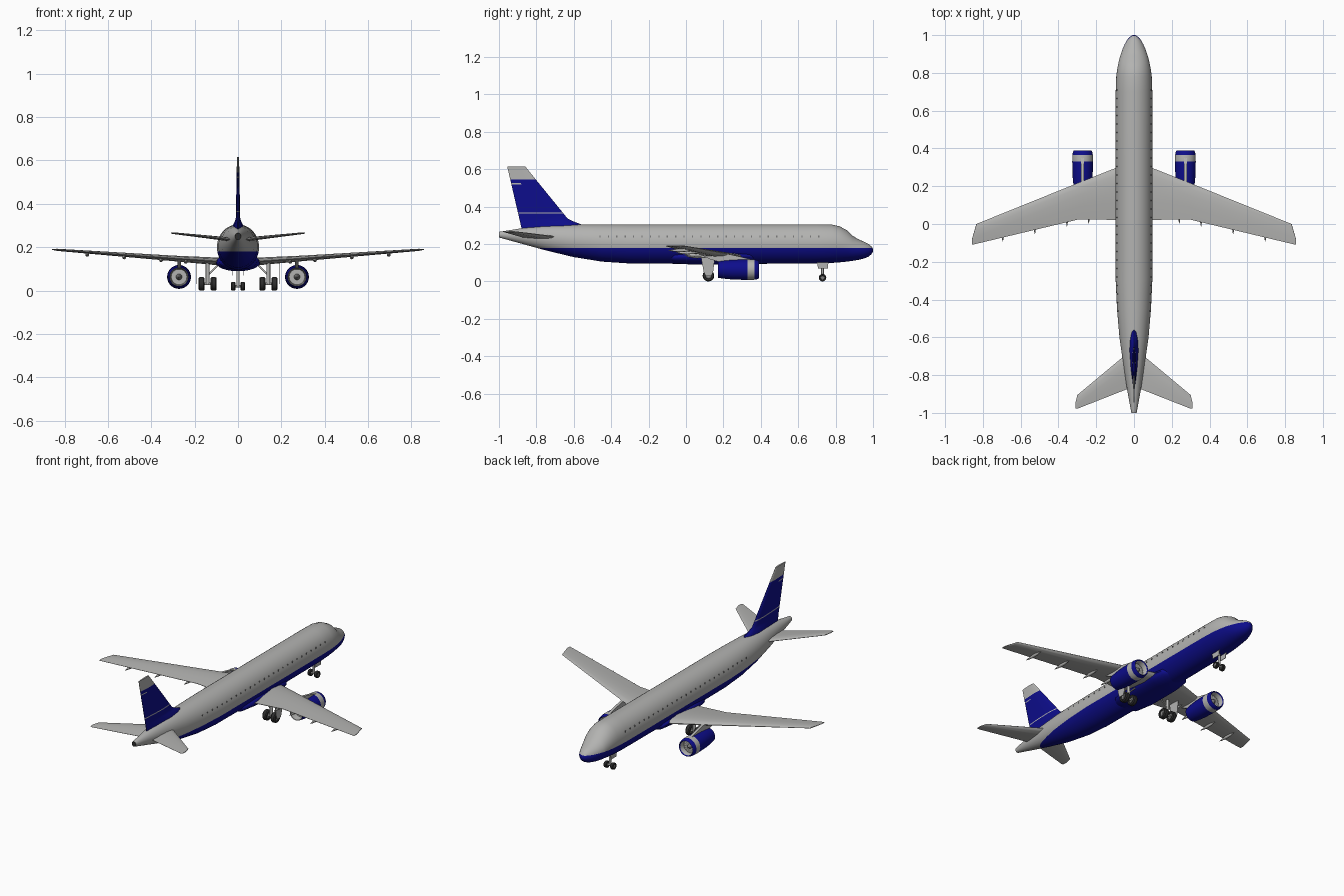
import bpy
import bmesh
import math
from mathutils import Vector

old = bpy.data.objects.get("Cube")
if old:
    bpy.data.objects.remove(old, do_unlink=True)


def material(name, colour):
    mat = bpy.data.materials.new(name)
    mat.use_nodes = True
    rgba = (*colour, 1)
    mat.diffuse_color = rgba
    mat.node_tree.nodes["Principled BSDF"].inputs["Base Color"].default_value = rgba
    return mat


GREY = material("light grey paint", (0.45, 0.45, 0.44))
BLUE = material("navy blue paint", (0.004, 0.004, 0.26))
METAL = material("mid grey metal", (0.2, 0.2, 0.2))
RUBBER = material("dark rubber", (0.025, 0.025, 0.025))


def finish(name, bm, mats, rule=None, mirror=False, smooth=True):
    """Turn a bmesh into an object, colouring faces by a rule on their centre."""
    bmesh.ops.recalc_face_normals(bm, faces=bm.faces)
    if rule:
        for face in bm.faces:
            face.material_index = rule(face.calc_center_median())
    mesh = bpy.data.meshes.new(name)
    bm.to_mesh(mesh)
    bm.free()
    for mat in mats:
        mesh.materials.append(mat)
    obj = bpy.data.objects.new(name, mesh)
    bpy.context.scene.collection.objects.link(obj)
    if mirror:
        obj.modifiers.new("mirror", "MIRROR").use_mirror_merge = False
    if smooth:
        bpy.ops.object.select_all(action="DESELECT")
        obj.select_set(True)
        bpy.context.view_layer.objects.active = obj
        bpy.ops.object.shade_smooth_by_angle(angle=math.radians(35))
    return obj


def loft(rings):
    """Skin a list of equal closed rings and cap both ends."""
    bm = bmesh.new()
    loops = [[bm.verts.new(p) for p in ring] for ring in rings]
    count = len(rings[0])
    for a, b in zip(loops, loops[1:]):
        for i in range(count):
            j = (i + 1) % count
            bm.faces.new((a[i], a[j], b[j], b[i]))
    bm.faces.new(loops[0])
    bm.faces.new(loops[-1])
    return bm


def lathe(profile, centre, axis, sides=32):
    """Rings of (distance, radius) along the x, y or z axis."""
    along = Vector([float(c == axis) for c in "xyz"])
    side = Vector((along.z, along.x, along.y))
    other = along.cross(side)
    turns = [math.tau * i / sides for i in range(sides)]
    return loft([[Vector(centre) + along * d + (side * math.cos(t) + other * math.sin(t)) * r
                  for t in turns] for d, r in profile])


def tube(start, end, radius, sides=12):
    start, end = Vector(start), Vector(end)
    turn = (end - start).to_track_quat("Z", "Y")
    ring = [turn @ Vector((radius * math.cos(t), radius * math.sin(t), 0))
            for t in (math.tau * i / sides for i in range(sides))]
    return loft([[p + v for v in ring] for p in (start, end)])


def plate(outline, x, half):
    """Extrude a y-z outline sideways."""
    return loft([[(x + s * half, y, z) for y, z in outline] for s in (-1, 1)])


FOIL = [(0, 0), (.04, .5), (.15, .85), (.35, 1), (.65, .7), (1, .08)]
FOIL += [(c, -h) for c, h in reversed(FOIL[1:])]


def foil(lead, trail, half):
    return [(lead + (trail - lead) * c, h * half) for c, h in FOIL]


def mix(table, key):
    """Linear interpolation in a table sorted by its first column."""
    for a, b in zip(table, table[1:]):
        if a[0] <= key <= b[0]:
            f = (key - a[0]) / (b[0] - a[0])
            return [p + (q - p) * f for p, q in zip(a, b)]


# Fuselage: y, bottom, top, half width
BODY = [(-1, .235, .265, .014), (-.88, .202, .284, .036), (-.75, .166, .298, .056),
        (-.6, .13, .304, .077), (-.45, .106, .305, .09), (-.3, .096, .305, .097),
        (0, .094, .305, .097), (.35, .094, .305, .097), (.7, .096, .305, .097),
        (.78, .099, .304, .094), (.82, .102, .295, .089), (.86, .106, .274, .081),
        (.89, .11, .245, .073), (.92, .115, .226, .063), (.95, .122, .213, .05),
        (.975, .132, .201, .036), (.992, .146, .187, .02), (1, .16, .173, .006)]
BELLY_LINE = .18
rings = []
for y, low, high, wide in BODY:
    mid, tall = (low + high) / 2, (high - low) / 2
    rings.append([(wide * math.cos(t), y, mid + tall * math.sin(t))
                  for t in (math.tau * i / 40 for i in range(40))])
bm = loft(rings)
bmesh.ops.bisect_plane(bm, geom=bm.verts[:] + bm.edges[:] + bm.faces[:],
                       plane_co=(0, 0, BELLY_LINE), plane_no=(0, 0, 1))
finish("fuselage", bm, [GREY, BLUE, RUBBER],
       lambda c: 2 if c.y < -.99 else int(c.z < BELLY_LINE))

# Belly fairing at the wing roots
fairing = [(-.12, .03), (-.06, .085), (.05, .102), (.25, .102), (.34, .09), (.4, .03)]
finish("belly_fairing", loft([[(w * math.cos(t), y, .13 + w * .4 * math.sin(t))
       for t in (math.tau * i / 24 for i in range(24))] for y, w in fairing]), [BLUE])

# Cabin windows
bm = bmesh.new()
WINDOW_Z = .24
for i in range(27):
    y = -.46 + i * .045
    _, low, high, wide = mix(BODY, y)
    rise = (WINDOW_Z - (low + high) / 2) / ((high - low) / 2)
    x = wide * math.sqrt(1 - rise * rise)
    made = bmesh.ops.create_cube(bm, size=1)["verts"]
    bmesh.ops.scale(bm, vec=(.004, .006, .009), verts=made)
    bmesh.ops.translate(bm, vec=(x, y, WINDOW_Z), verts=made)
finish("cabin_windows", bm, [METAL], mirror=True, smooth=False)

# Wings and tailplane: x, leading y, trailing y, height, half thickness
WING = [(0, .335, .02, .128, .02), (.29, .22, .025, .148, .013),
        (.835, 0, -.105, .188, .005), (.858, -.08, -.11, .19, .002)]
TAILPLANE = [(0, -.655, -.86, .232, .01), (.3, -.905, -.978, .265, .004),
             (.31, -.945, -.976, .266, .002)]
for name, table in (("wings", WING), ("tailplane", TAILPLANE)):
    finish(name, loft([[(x, y, z + h) for y, h in foil(lead, trail, half)]
                       for x, lead, trail, z, half in table]), [GREY], mirror=True)

# Tail fin with stripes and a pale tip: z, leading y, trailing y, half thickness
FIN = [(.28, -.54, -.878, .026), (.305, -.56, -.884, .022), (.32, -.6, -.887, .014),
       (.335, -.632, -.891, .01), (.615, -.86, -.956, .005)]
STRIPES = [(.362, .368), (.519, .525)]
TIP = .545
levels = sorted([row[0] for row in FIN] + [z for pair in STRIPES for z in pair] + [TIP])


def fin_colour(c):
    lower, upper = [a < c.z < b for a, b in STRIPES]
    return 0 if c.z > TIP or lower or (upper and c.y < -.88) else 1


finish("tail_fin", loft([[(h, y, z) for y, h in foil(lead, trail, half)]
       for z, lead, trail, half in (mix(FIN, z) for z in levels)]), [GREY, BLUE], fin_colour)

# Engines: nacelle shell, fan discs, cones and pylon
ENGINE = (.272, 0, .063)
shell = [(.21, .036), (.172, .04), (.17, .043), (.2, .048), (.25, .053), (.33, .055),
         (.365, .054), (.382, .051), (.39, .046), (.384, .042), (.35, .041)]


def shell_colour(c):
    radius = math.hypot(c.x - ENGINE[0], c.z - ENGINE[2])
    inside = radius < .0415 or c.y > .35 and radius < .043
    return 0 if inside or .33 < c.y < .365 else 1


finish("engine_nacelles", lathe(shell, ENGINE, "y"), [GREY, BLUE], shell_colour, mirror=True)
cone = [(.175, .004), (.21, .014), (.352, .014), (.372, .003)]
finish("engine_cones", lathe(cone, ENGINE, "y", 20), [METAL], mirror=True)
bm = bmesh.new()
for i in range(16):
    a, b = (math.tau * (i + k) / 16 for k in (0, .45))
    bm.faces.new([bm.verts.new((ENGINE[0] + r * math.cos(t), .353, ENGINE[2] + r * math.sin(t)))
                  for r, t in ((.012, a), (.04, a), (.04, b), (.012, b))])
finish("fan_blades", bm, [METAL], mirror=True, smooth=False)
finish("engine_pylons", plate([(.36, .114), (.3, .13), (.2, .152), (.08, .142), (.13, .118),
       (.2, .098), (.34, .1)], ENGINE[0], .008), [GREY], mirror=True)

# Flap track fairings under the trailing edge
for i, x in enumerate((.24, .355, .525, .695)):
    _, lead, trail, z, half = mix(WING, x)
    pod = [(-.022, .001), (0, .005), (.035, .009), (.07, .007), (.1, .001)]
    finish(f"flap_fairing_{i + 1}", lathe(pod, (x, trail, z - .012), "y", 12),
           [GREY], mirror=True)


def wheels(name, xs, y, radius, half, mirror):
    """Tyres with pale hubs, resting on the ground."""
    tyre = [(-half * .7, radius * .5), (-half, radius * .55), (-half, radius * .85),
            (-half * .6, radius), (half * .6, radius), (half, radius * .85),
            (half, radius * .55), (half * .7, radius * .5)]
    for i, x in enumerate(xs):
        finish(f"{name}_{i + 1}", lathe(tyre, (x, y, radius), "x", 24), [RUBBER, METAL],
               lambda c: int(math.hypot(c.y - y, c.z - radius) < radius * .3), mirror)


# Main landing gear
wheels("main_wheel", (.112, .168), .12, .031, .014, True)
finish("main_axles", tube((.1, .12, .031), (.18, .12, .031), .006), [GREY], mirror=True)
finish("main_struts", tube((.14, .12, .03), (.14, .12, .14), .009), [GREY], mirror=True)
finish("main_braces", tube((.14, .12, .07), (.09, .12, .12), .004), [GREY], mirror=True)
finish("main_gear_doors", plate([(.08, .13), (.155, .13), (.145, .05), (.135, .03),
       (.105, .03), (.095, .05)], .19, .002), [GREY], mirror=True, smooth=False)

# Nose landing gear
wheels("nose_wheel", (.022,), .73, .02, .01, True)
finish("nose_axle", tube((-.025, .73, .02), (.025, .73, .02), .005), [GREY])
finish("nose_strut", tube((0, .73, .02), (0, .73, .12), .007), [GREY])
finish("nose_gear_doors", plate([(.7, .105), (.762, .105), (.758, .07), (.706, .07)],
       .024, .002), [GREY], mirror=True, smooth=False)
